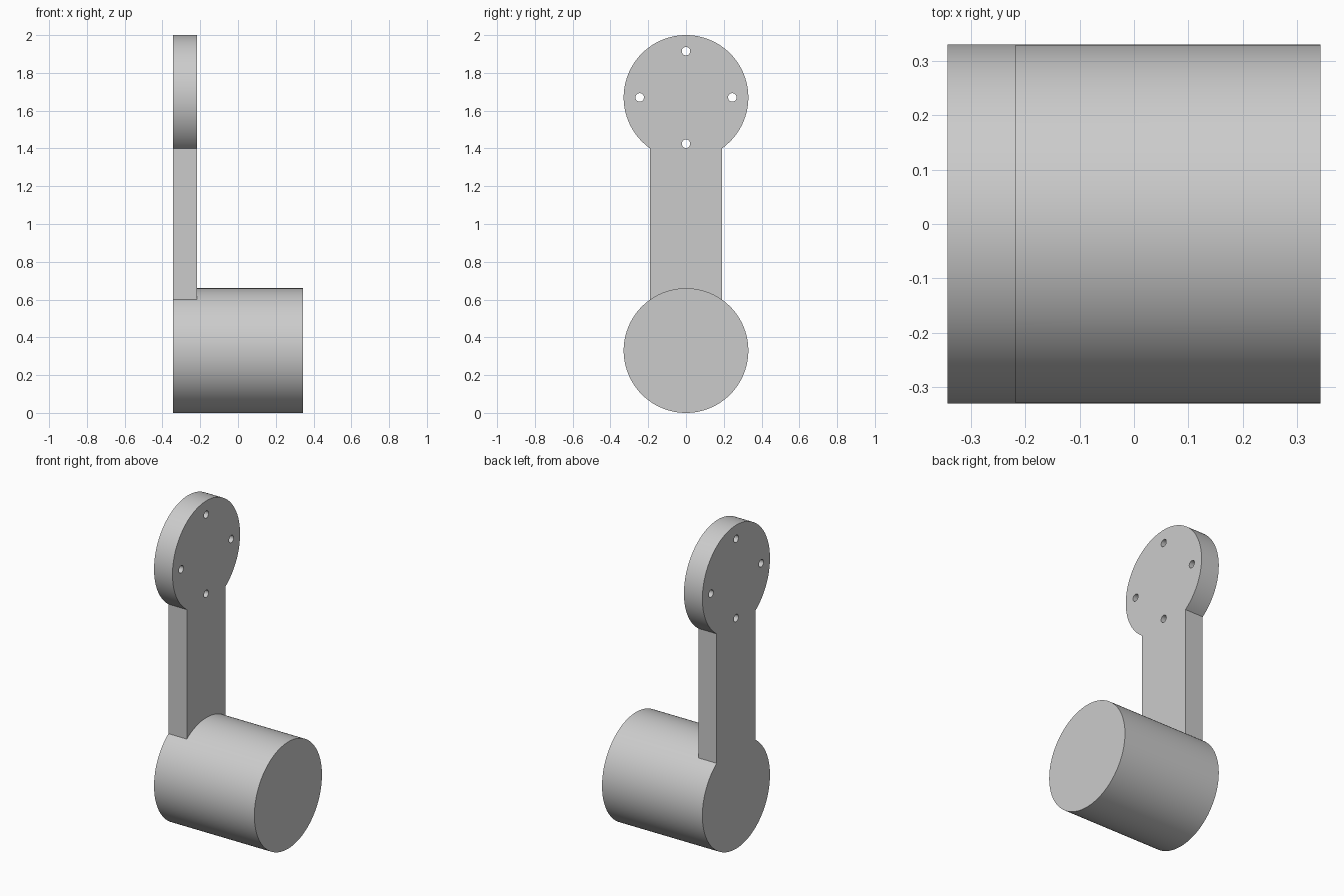
import bpy, bmesh
from math import sin, cos, asin, pi

if "Cube" in bpy.data.objects:
    bpy.data.objects.remove(bpy.data.objects["Cube"])

RADIUS, HALF_ARM, HOLE_RADIUS, HOLE_OFFSET = 0.33, 0.19, 0.0225, 0.245
LOW, HIGH = RADIUS, 2 - RADIUS            # centre heights of drum and disc
BACK, PLATE, END = -0.343, -0.217, 0.343  # x of plate back, plate front, drum end
NECK = asin(HALF_ARM / RADIUS)


def arc(y, z, radius, start, stop, steps):
    angles = [start + (stop - start) * i / steps for i in range(steps + 1)]
    return [(y + radius * cos(a), z + radius * sin(a)) for a in angles]


def ring(points, x):
    verts = [bm.verts.new((x, y, z)) for y, z in points]
    return [bm.edges.new((v, verts[i - 1])) for i, v in enumerate(verts)]


def cap(loops, x):
    edges = [e for loop in loops for e in ring(loop, x)]
    bmesh.ops.triangle_fill(bm, edges=edges, use_beauty=True, normal=(1, 0, 0))


def wall(points, x1, x2):
    near = [bm.verts.new((x1, y, z)) for y, z in points]
    far = [bm.verts.new((x2, y, z)) for y, z in points]
    for i in range(len(points)):
        bm.faces.new((near[i - 1], near[i], far[i], far[i - 1]))


# Profiles: mounting disc, drum, and bolt holes
disc = arc(0, HIGH, RADIUS, NECK - pi / 2, 1.5 * pi - NECK, 96)
drum_under = arc(0, LOW, RADIUS, pi / 2 + NECK, 2.5 * pi - NECK, 96)
drum_top = arc(0, LOW, RADIUS, pi / 2 - NECK, pi / 2 + NECK, 24)
holes = [arc(HOLE_OFFSET * cos(k * pi / 2), HIGH + HOLE_OFFSET * sin(k * pi / 2),
             HOLE_RADIUS, 0, 2 * pi, 32)[:-1] for k in range(4)]
outline = disc + drum_under

# Arm plate flush with the drum, as one closed solid
bm = bmesh.new()
cap([outline] + holes, BACK)
cap([disc + drum_top[::-1]] + holes, PLATE)
for loop in [outline] + holes:
    wall(loop, BACK, PLATE)

# Drum continuing out from the plate
drum = drum_under + drum_top[1:-1]
wall(drum, PLATE, END)
cap([drum], END)

bmesh.ops.remove_doubles(bm, verts=bm.verts, dist=0.0001)
bmesh.ops.recalc_face_normals(bm, faces=bm.faces)
mesh = bpy.data.meshes.new("arm_with_drum")
bm.to_mesh(mesh)
bm.free()

# Plain grey material
grey = bpy.data.materials.new("light grey")
grey.use_nodes = True
colour = (0.6, 0.6, 0.6, 1)
grey.diffuse_color = colour
grey.node_tree.nodes["Principled BSDF"].inputs["Base Color"].default_value = colour
mesh.materials.append(grey)

arm = bpy.data.objects.new("arm_with_drum", mesh)
bpy.context.collection.objects.link(arm)
bpy.ops.object.select_all(action="DESELECT")
arm.select_set(True)
bpy.context.view_layer.objects.active = arm
bpy.ops.object.shade_smooth_by_angle(angle=pi / 6)
